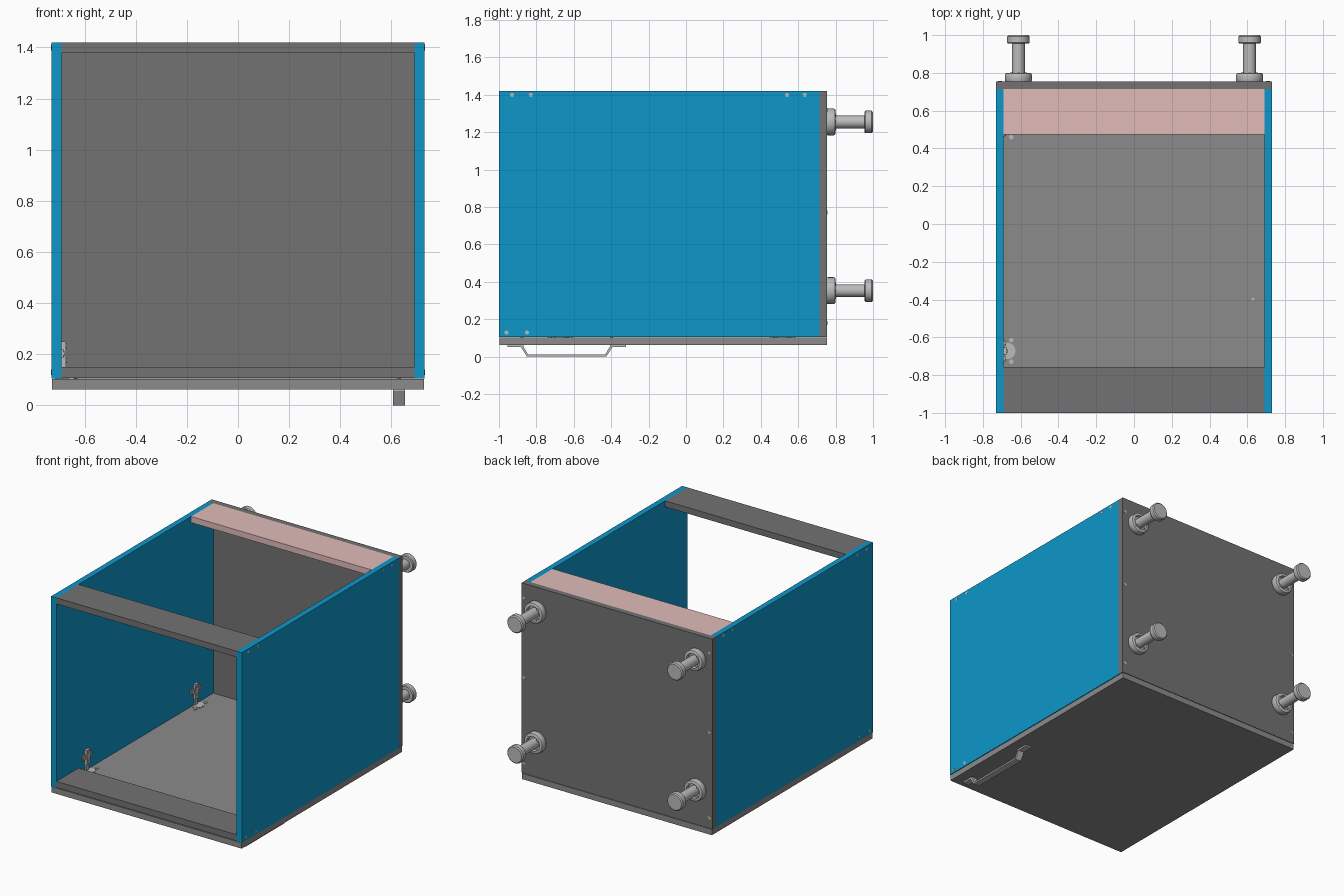
import bpy, bmesh
from math import radians, pi, cos, sin
from mathutils import Matrix, Vector

if "Cube" in bpy.data.objects:
    bpy.data.objects.remove(bpy.data.objects["Cube"])


def material(name, rgb):
    m = bpy.data.materials.new(name)
    m.diffuse_color = (*rgb, 1)
    m.use_nodes = True
    m.node_tree.nodes["Principled BSDF"].inputs["Base Color"].default_value = m.diffuse_color
    return m


BLUE = material("blue_board", (0.004, 0.31, 0.59))
PINK = material("pink_board", (0.75, 0.50, 0.49))
DARK = material("dark_grey_board", (0.17, 0.17, 0.17))
DOOR = material("door_grey", (0.26, 0.26, 0.26))
METAL = material("metal_grey", (0.5, 0.5, 0.5))


def finish(bm, name, mat, smooth=False):
    bmesh.ops.recalc_face_normals(bm, faces=bm.faces)
    me = bpy.data.meshes.new(name)
    bm.to_mesh(me)
    bm.free()
    ob = bpy.data.objects.new(name, me)
    bpy.context.collection.objects.link(ob)
    me.materials.append(mat)
    if smooth:
        bpy.ops.object.select_all(action='DESELECT')
        ob.select_set(True)
        bpy.context.view_layer.objects.active = ob
        bpy.ops.object.shade_smooth_by_angle(angle=radians(35))
    return ob


def add_box(bm, x, y, z):
    size = (x[1] - x[0], y[1] - y[0], z[1] - z[0])
    mid = Vector((sum(x) / 2, sum(y) / 2, sum(z) / 2))
    bmesh.ops.create_cube(bm, size=1, matrix=Matrix.Translation(mid) @ Matrix.Diagonal((*size, 1)))


def box(name, x, y, z, mat):
    bm = bmesh.new()
    add_box(bm, x, y, z)
    return finish(bm, name, mat)


def add_disc(bm, loc, normal, r, h, seg=16):
    rot = Vector((0, 0, 1)).rotation_difference(Vector(normal)).to_matrix().to_4x4()
    bmesh.ops.create_cone(bm, cap_ends=True, segments=seg, radius1=r, radius2=r, depth=h,
                          matrix=Matrix.Translation(loc) @ rot)


def screw(name, loc, normal, r=0.011):
    # flat head with a raised cross
    bm = bmesh.new()
    add_disc(bm, loc, normal, r, 0.003)
    rot = Vector((0, 0, 1)).rotation_difference(Vector(normal)).to_matrix().to_4x4()
    for s in ((r * 1.3, r * 0.3, 0.004), (r * 0.3, r * 1.3, 0.004)):
        bmesh.ops.create_cube(bm, size=1, matrix=Matrix.Translation(loc) @ rot @ Matrix.Diagonal((*s, 1)))
    return finish(bm, name, METAL)


# Carcass boards
for side, sx in (("left", -1), ("right", 1)):
    box(side + "_side_panel", sorted((sx * 0.69, sx * 0.73)), (-1, 0.715), (0.105, 1.42), BLUE)
box("back_panel", (-0.73, 0.73), (0.715, 0.755), (0.106, 1.42), DARK)
box("upper_front_rail", (-0.69, 0.69), (-1, -0.757), (1.378, 1.42), DARK)
box("lower_front_rail", (-0.69, 0.69), (-1, -0.757), (0.108, 0.15), DARK)
box("upper_rear_rail", (-0.69, 0.69), (0.473, 0.715), (1.378, 1.42), PINK)
box("door", (-0.727, 0.727), (-0.998, 0.755), (0.063, 0.103), DOOR)

# Assembly screws on the side panels and the back panel
for sx in (-1, 1):
    for y, z in ((-0.93, 1.4), (-0.83, 1.4), (0.54, 1.4), (0.635, 1.4), (-0.96, 0.13), (-0.85, 0.13)):
        screw("side_screw", (sx * 0.7295, y, z), (sx, 0, 0))
    for z in (0.18, 0.77, 1.32):
        screw("back_screw", (sx * 0.71, 0.7555, z), (0, 1, 0))

# Door handle: bent strip extruded across x
outer = [(-0.317, 0.063), (-0.317, 0.052), (-0.245, 0.052), (-0.212, 0.0)]
inner = [(-0.206, 0.011), (-0.232, 0.056), (-0.232, 0.063)]
mir = lambda pts: [(-y, z) for y, z in reversed(pts)]
profile = outer + mir(outer) + mir(inner) + inner
bm = bmesh.new()
face = bm.faces.new([bm.verts.new((0.607, y - 0.638, z)) for y, z in profile])
ext = bmesh.ops.extrude_face_region(bm, geom=[face])
bmesh.ops.translate(bm, vec=(0.046, 0, 0), verts=[v for v in ext["geom"] if isinstance(v, bmesh.types.BMVert)])
finish(bm, "door_handle", METAL)
for y in (-0.398, -0.878):
    screw("handle_screw", (0.63, y, 0.1035), (0, 0, 1), 0.008)

# Adjustable feet: lathed flange, stem and pad pointing backwards
LEG = [(0, 0), (0.07, 0), (0.072, 0.004), (0.072, 0.034), (0.069, 0.041), (0.062, 0.045),
       (0.05, 0.045), (0.047, 0.025), (0.034, 0.025), (0.034, 0.2), (0.055, 0.2),
       (0.06, 0.206), (0.06, 0.238), (0.053, 0.245), (0, 0.245)]
for x in (-0.612, 0.612):
    for z in (0.353, 1.255):
        bm = bmesh.new()
        vs = [bm.verts.new((r, y, 0)) for r, y in LEG]
        edges = [bm.edges.new(p) for p in zip(vs, vs[1:])]
        bmesh.ops.spin(bm, geom=vs + edges, cent=(0, 0, 0), axis=(0, 1, 0), angle=2 * pi, steps=32)
        bmesh.ops.remove_doubles(bm, verts=bm.verts, dist=0.0002)
        bmesh.ops.translate(bm, verts=bm.verts, vec=(x, 0.755, z))
        finish(bm, "foot", METAL, smooth=True)
        # screw heads around the flange
        bm = bmesh.new()
        for k in range(4):
            a = pi / 4 + k * pi / 2
            add_disc(bm, (x + 0.052 * cos(a), 0.798, z + 0.052 * sin(a)), (0, 1, 0), 0.008, 0.008, 12)
        finish(bm, "foot_screws", METAL)

# Hinges: cup in the door, arm and mounting plate on the left side panel
for yc in (-0.672, 0.517):
    bm = bmesh.new()
    add_disc(bm, (-0.675 + 0.004, yc, 0.1), (0, 0, 1), 0.043, 0.012, 32)
    add_box(bm, (-0.688, -0.638), (yc - 0.03, yc + 0.03), (0.1, 0.107))
    for s in (-1, 1):
        add_disc(bm, (-0.65, yc + s * 0.057, 0.105), (0, 0, 1), 0.012, 0.006)
    finish(bm, "hinge_cup", METAL)
    bm = bmesh.new()
    add_box(bm, (-0.69, -0.682), (yc - 0.055, yc + 0.055), (0.185, 0.22))
    add_box(bm, (-0.69, -0.673), (yc - 0.018, yc + 0.018), (0.15, 0.25))
    add_box(bm, (-0.69, -0.68), (yc - 0.014, yc + 0.014), (0.1, 0.16))
    for s in (-1, 1):
        add_disc(bm, (-0.681, yc + s * 0.04, 0.202), (1, 0, 0), 0.011, 0.006)
    for z in (0.175, 0.232):
        add_disc(bm, (-0.672, yc, z), (1, 0, 0), 0.01, 0.006)
    finish(bm, "hinge_arm", METAL)
